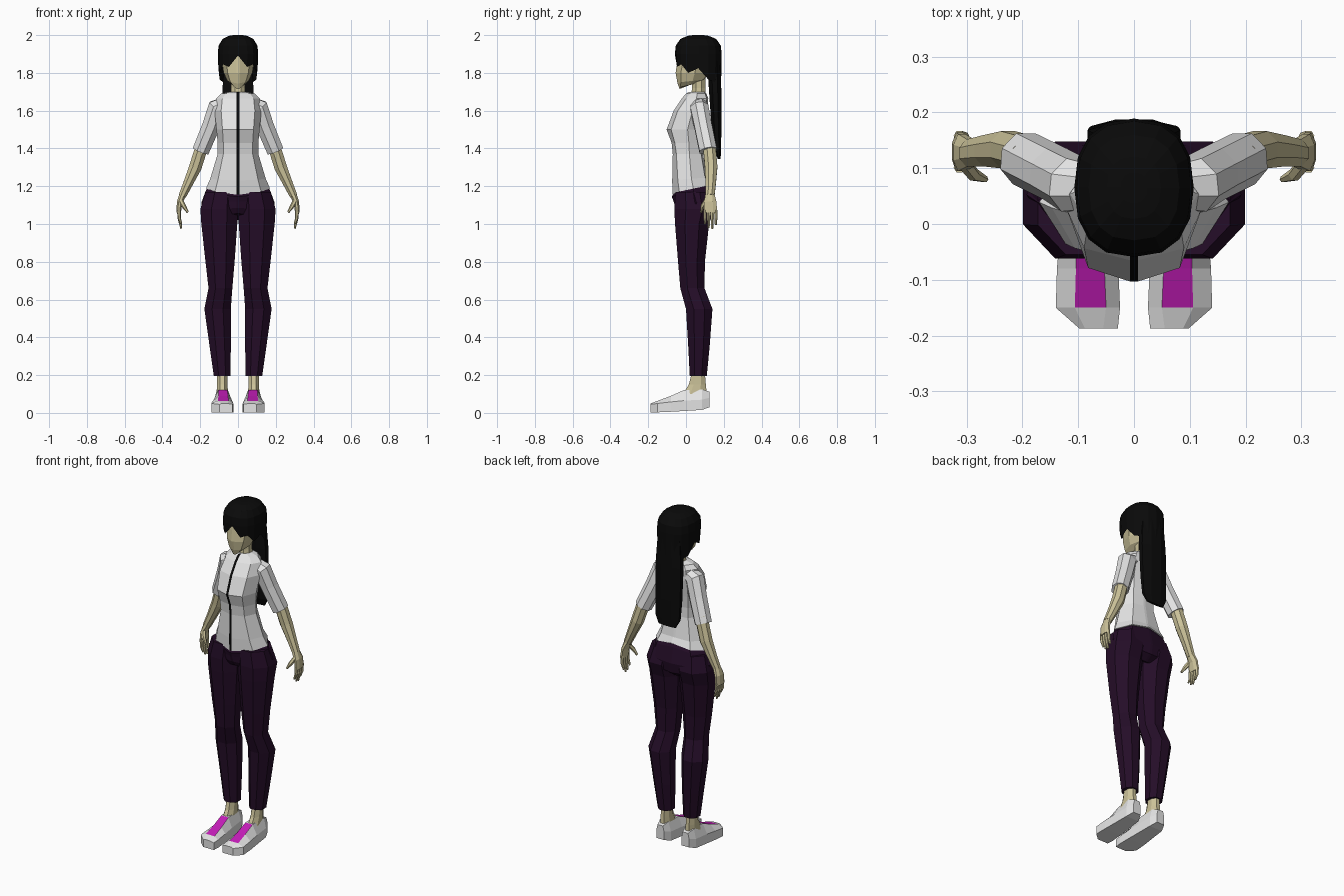
import bpy, bmesh, math
from mathutils import Vector


def material(name, rgb):
    m = bpy.data.materials.new(name)
    m.diffuse_color = (*rgb, 1)
    return m


SKIN = material("skin", (0.60, 0.54, 0.32))
WHITE = material("white_cloth", (0.78, 0.78, 0.78))
PURPLE = material("dark_purple", (0.018, 0.004, 0.021))
HAIR = material("black_hair", (0.003, 0.003, 0.003))
ZIP = material("zip_black", (0.002, 0.002, 0.002))
PINK = material("magenta", (0.55, 0.012, 0.48))


def loft(name, rings, mats, caps=(True, True), rule=None):
    """Skin a list of equal-length rings; rule(centre, normal) picks a material."""
    bm = bmesh.new()
    loops = [[bm.verts.new(p) for p in r] for r in rings]
    n = len(loops[0])
    for a, b in zip(loops, loops[1:]):
        for i in range(n):
            j = (i + 1) % n
            bm.faces.new((a[i], a[j], b[j], b[i]))
    if caps[0]:
        bm.faces.new(loops[0])
    if caps[1]:
        bm.faces.new(loops[-1])
    bmesh.ops.recalc_face_normals(bm, faces=bm.faces)
    if rule:
        for f in bm.faces:
            f.material_index = rule(f.calc_center_median(), f.normal)
    me = bpy.data.meshes.new(name)
    bm.to_mesh(me)
    bm.free()
    for m in mats:
        me.materials.append(m)
    ob = bpy.data.objects.new(name, me)
    bpy.context.collection.objects.link(ob)
    return ob


def body_ring(zf, zb, w, yf, yb, slope=0.2, front=0.72):
    """Symmetric ring with a narrow strip at the centre front."""
    d = yb - yf
    half = [(0.007, yf), (w * front, yf + d * slope), (w, yf + d * 0.55),
            (w * 0.65, yb - d * 0.06), (0.007, yb)]
    pts = [(x, y, zf + (zb - zf) * i / 4) for i, (x, y) in enumerate(half)]
    return pts + [(-x, y, z) for x, y, z in reversed(pts)]


def oct_ring(z, x0, x1, y0, y1, s=1):
    """Octagon filling the given bounds."""
    k = 1 / math.cos(math.pi / 8)
    out = []
    for i in range(8):
        a = (i + 0.5) * math.pi / 4
        out.append((s * ((x0 + x1) / 2 + (x1 - x0) / 2 * k * math.cos(a)),
                    (y0 + y1) / 2 + (y1 - y0) / 2 * k * math.sin(a), z))
    return out


def tube(name, path, mat, s=1, sides=8):
    """Tube through (x, y, z, depth radius, width radius)."""
    P = [Vector(p[:3]) for p in path]
    rings = []
    for i, p in enumerate(path):
        t = (P[min(i + 1, len(P) - 1)] - P[max(i - 1, 0)]).normalized()
        u = (Vector((0, 1, 0)) - t * t.y).normalized()
        v = t.cross(u)
        ring = []
        for k in range(sides):
            a = (k + 0.5) * 2 * math.pi / sides
            q = P[i] + u * p[3] * math.cos(a) + v * p[4] * math.sin(a)
            ring.append((s * q.x, q.y, q.z))
        rings.append(ring)
    return loft(name, rings, [mat])


# Shirt with a zip strip down the front
shirt = [(1.155, 1.22, .17, -.072, .13, .18), (1.23, 1.25, .147, -.073, .112, .16),
         (1.37, 1.37, .108, -.070, .090, .12), (1.43, 1.43, .108, -.076, .090, .10),
         (1.50, 1.50, .114, -.103, .100, .12), (1.60, 1.60, .124, -.065, .115, .12),
         (1.665, 1.665, .115, -.022, .118, .16), (1.69, 1.69, .09, .000, .108, .2),
         (1.70, 1.70, .045, .018, .100, .2)]
loft("shirt", [body_ring(*r) for r in shirt], [WHITE, ZIP],
     rule=lambda c, n: int(abs(c.x) < .004 and c.y < .02 and abs(n.z) < .95))

# Seat of the trousers
seat = [(1.055, 1.02, .12, -.035, .10, .1), (1.085, 1.05, .19, -.055, .14, .15),
        (1.12, 1.11, .193, -.066, .150, .2), (1.145, 1.20, .172, -.075, .132, .2),
        (1.165, 1.225, .160, -.064, .120, .2)]
loft("trouser_seat", [body_ring(*r) for r in seat], [PURPLE])

legs = [(.195, .040, .128, .020, .110), (.35, .038, .150, .012, .125),
        (.55, .038, .178, .000, .140), (.66, .030, .156, -.030, .098),
        (.80, .018, .172, -.042, .100), (1.0, .004, .194, -.058, .122),
        (1.08, .001, .199, -.062, .148), (1.17, .002, .172, -.055, .125)]
ankles = [(.10, .052, .112, -.015, .110), (.15, .056, .110, .015, .105),
          (.21, .056, .110, .030, .100)]
# Shoe sections: y, inner, outer, sole, side, top, top inner, top outer
shoes = [(.125, .058, .108, .030, .080, .112, .065, .100),
         (.085, .040, .125, .016, .070, .125, .055, .112),
         (-.01, .033, .132, .010, .065, .121, .056, .103),
         (-.08, .028, .138, .006, .058, .090, .053, .104),
         (-.15, .025, .140, .003, .050, .064, .050, .106),
         (-.187, .029, .098, .002, .045, .050, .055, .088)]
sleeve = [(.055, .065, 1.640, .040, .040), (.108, .070, 1.615, .052, .056),
          (.142, .090, 1.520, .050, .051), (.197, .117, 1.388, .050, .048)]
arm = [(.185, .122, 1.43, .036, .036), (.226, .133, 1.30, .036, .036),
       (.262, .131, 1.22, .030, .028), (.294, .127, 1.15, .026, .022)]
palm = [(.290, .127, 1.16, .025, .020), (.309, .128, 1.115, .036, .016),
        (.314, .130, 1.06, .038, .013)]
thumb = [(.303, .108, 1.125, .013, .013), (.287, .088, 1.095, .012, .012),
         (.266, .080, 1.062, .006, .006)]

for side, s in (("left", 1), ("right", -1)):
    loft(side + "_trouser_leg", [oct_ring(*r, s) for r in legs], [PURPLE])
    loft(side + "_ankle", [oct_ring(*r, s) for r in ankles], [SKIN])
    # Shoe with a coloured tongue on the sloping top
    rings = [[(s * x, y, z) for x, z in ((xi, zb), (xo, zb), (xo, zm), (to, zt), (ti, zt), (xi, zm))]
             for y, xi, xo, zb, zm, zt, ti, to in shoes]
    loft(side + "_shoe", rings, [WHITE, PINK],
         rule=lambda c, n: int(n.z > .8 and -.15 < c.y < -.01 and abs(abs(c.x) - .079) < .01))
    tube(side + "_sleeve", sleeve, WHITE, s)
    tube(side + "_forearm", arm, SKIN, s)
    tube(side + "_palm", palm, SKIN, s)
    tube(side + "_thumb", thumb, SKIN, s, 6)
    for i, tip in enumerate((1.0, .98, .975, .995)):
        y = .101 + i * .019
        tube(f"{side}_finger_{i + 1}", [(.313, y, 1.075, .010, .010),
             (.311, y, 1.03, .0095, .009), (.300, y, tip, .006, .005)], SKIN, s, 6)

# Neck and head
loft("neck", [oct_ring(1.66, -.042, .042, .025, .108), oct_ring(1.72, -.036, .036, .032, .102),
              oct_ring(1.80, -.038, .038, .030, .105)], [SKIN])
head = [(1.715, 1.755, .028, -.034, .06, .06), (1.745, 1.77, .056, -.045, .10, .12),
        (1.80, 1.80, .076, -.055, .13, .15), (1.86, 1.86, .085, -.046, .15, .15),
        (1.94, 1.94, .080, -.035, .15, .2)]
loft("head", [body_ring(*r) for r in head], [SKIN])

# Hair cap with a jagged lower edge
edge = [1.892, 1.832, 1.845, 1.80, 1.825, 1.765, 1.75, 1.74, 1.72]


def hair_ring(z, k):
    ring = []
    for i in range(16):
        a = i * math.pi / 8
        sx, cy = math.sin(a), math.cos(a)
        x = .107 * k * math.copysign(abs(sx) ** .8, sx)
        y = .065 - .124 * k * math.copysign(abs(cy) ** .85, cy)
        ring.append((x, y, edge[min(i, 16 - i)] if z is None else z))
    return ring


loft("hair_cap", [hair_ring(None, .97), hair_ring(1.90, 1), hair_ring(1.945, .96),
                  hair_ring(1.98, .76), hair_ring(1.996, .45), hair_ring(2.0, .22)],
     [HAIR], caps=(False, True))

# Long hair hanging down the back
tail = [(1.90, .070, .110, .183), (1.70, .083, .122, .187), (1.50, .081, .136, .187),
        (1.39, .077, .150, .186), (1.345, .055, .168, .183)]
loft("long_hair", [oct_ring(z, -w, w, a, b) for z, w, a, b in tail], [HAIR])
